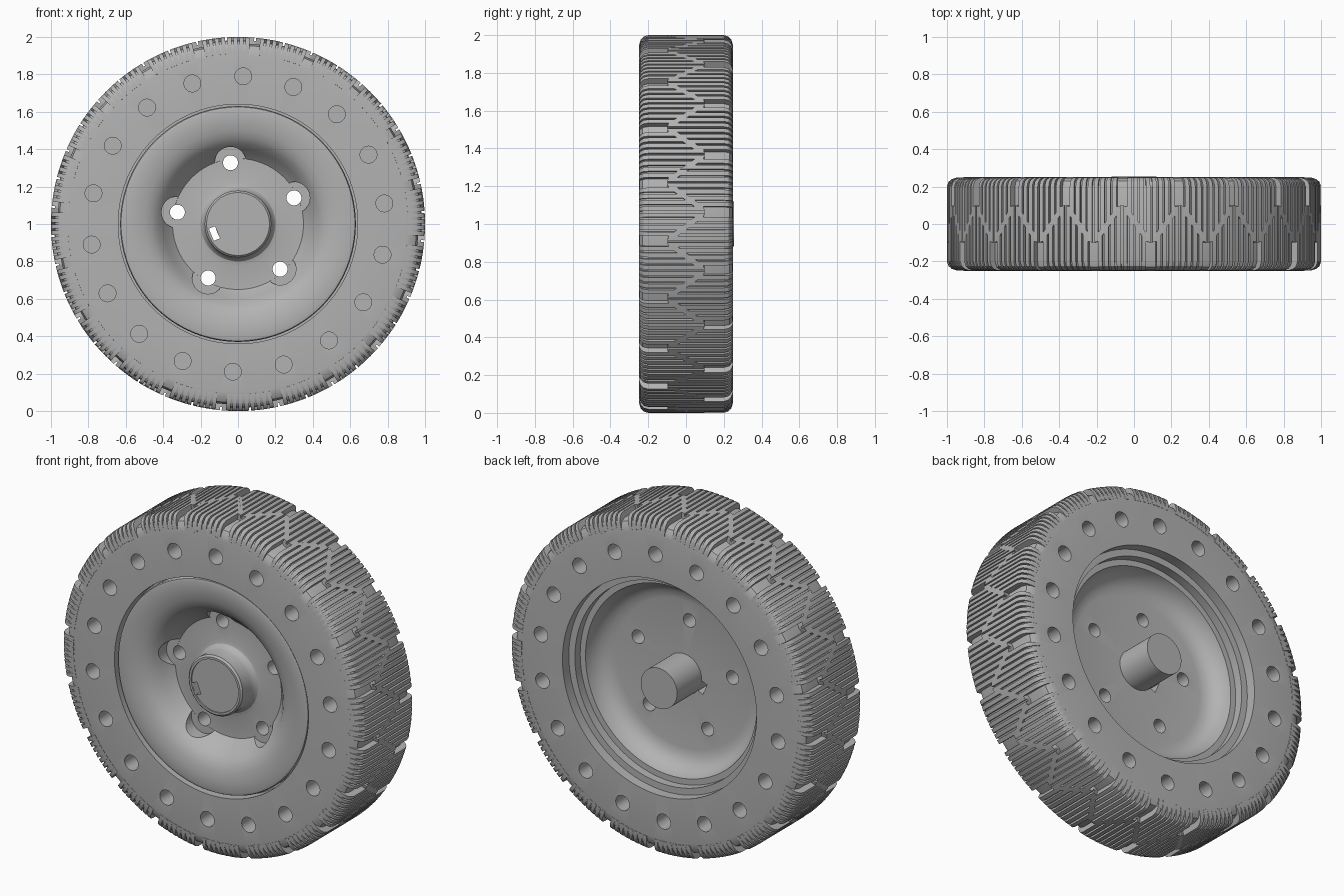
import bpy, bmesh
from math import sin, cos, pi, radians
from mathutils import Matrix, Vector

cube = bpy.data.objects.get("Cube")
if cube:
    bpy.data.objects.remove(cube)

CENTRE = Vector((0, 0, 1))
grey = bpy.data.materials.new("plain_grey")
grey.use_nodes = True
COLOUR = (0.45, 0.45, 0.45, 1)
grey.diffuse_color = COLOUR
grey.node_tree.nodes["Principled BSDF"].inputs["Base Color"].default_value = COLOUR


def polar(r, degrees, y):
    a = radians(degrees)
    return Vector((r * cos(a), y, r * sin(a)))


def finish(bm, name):
    bmesh.ops.recalc_face_normals(bm, faces=bm.faces)
    mesh = bpy.data.meshes.new(name)
    bm.to_mesh(mesh)
    bm.free()
    obj = bpy.data.objects.new(name, mesh)
    obj.location = CENTRE
    bpy.context.collection.objects.link(obj)
    mesh.materials.append(grey)
    return obj


def activate(obj):
    bpy.ops.object.select_all(action='DESELECT')
    obj.select_set(True)
    bpy.context.view_layer.objects.active = obj


def lathe(name, profile, steps, closed):
    """Turn a (radius, y) profile around the y axis."""
    bm = bmesh.new()
    verts = [bm.verts.new((r, y, 0)) for r, y in profile]
    pairs = list(zip(verts, verts[1:]))
    if closed:
        pairs.append((verts[-1], verts[0]))
    edges = [bm.edges.new(p) for p in pairs]
    bmesh.ops.spin(bm, geom=verts + edges, cent=(0, 0, 0), axis=(0, 1, 0),
                   angle=2 * pi, steps=steps, use_duplicate=False)
    bmesh.ops.remove_doubles(bm, verts=bm.verts, dist=0.0002)
    return finish(bm, name)


def add_cylinder(bm, radius, degrees, ring, y0, y1):
    place = Matrix.Translation(polar(ring, degrees, (y0 + y1) / 2))
    bmesh.ops.create_cone(bm, cap_ends=True, segments=32, radius1=radius, radius2=radius,
                          depth=abs(y1 - y0), matrix=place @ Matrix.Rotation(pi / 2, 4, 'X'))


def cut(obj, bm):
    cutter = finish(bm, "cutter")
    cutter.hide_render = True
    mod = obj.modifiers.new("cut", 'BOOLEAN')
    mod.operation = 'DIFFERENCE'
    mod.solver = 'EXACT'
    mod.object = cutter
    activate(obj)
    bpy.ops.object.modifier_apply(modifier=mod.name)
    bpy.data.objects.remove(cutter)


def smooth(obj, degrees=30):
    activate(obj)
    bpy.ops.object.shade_smooth_by_angle(angle=radians(degrees))


# Tyre body with a stepped bore
shoulder = [(0.90, 0.25), (0.93, 0.245), (0.955, 0.23), (0.965, 0.20)]
tyre = lathe("tyre_body",
             [(0.64, -0.25)] + [(r, -y) for r, y in shoulder] + shoulder[::-1]
             + [(0.64, 0.25), (0.64, 0.19), (0.60, 0.19), (0.60, -0.18), (0.64, -0.18)],
             180, True)

# Blind holes around both sidewalls
bm = bmesh.new()
for k in range(18):
    for side in (-1, 1):
        add_cylinder(bm, 0.045, 88 + 20 * k, 0.79, side * 0.10, side * 0.30)
cut(tyre, bm)
smooth(tyre)

# Tread: ribs and shallow slits on both sides of a zigzag groove
SEGMENTS = 20
PITCH = 360 / SEGMENTS
FRONT_STEM, BACK_STEM = 12.7, 3.7
STEM_HALF, RIBS, SLIT = 1.6, 8, 0.6


def zigzag(degrees):
    t = ((degrees - FRONT_STEM) % PITCH) / (PITCH / 2)
    tri = 1 - abs(1 - t)
    return -0.075 + 0.15 * min(1, max(0, (tri - 0.15) / 0.7))


def add_strip(bm, a0, a1, side, top):
    loops = []
    for a in (a0, a1):
        inner = side * zigzag(a) - 0.024
        outline = [(0.25, top - 0.09), (0.248, top - 0.05), (0.24, top - 0.025),
                   (0.225, top - 0.008), (0.20, top), (inner, top),
                   (inner, 0.95), (0.20, 0.90)]
        loops.append([bm.verts.new(polar(r, a, side * y)) for y, r in outline])
    first, second = loops
    n = len(first)
    for i in range(n):
        j = (i + 1) % n
        bm.faces.new((first[i], first[j], second[j], second[i]))
    bm.faces.new(first)
    bm.faces.new(second[::-1])


bm = bmesh.new()
step = (PITCH - 2 * STEM_HALF + SLIT) / RIBS
for side, stem in ((-1, FRONT_STEM), (1, BACK_STEM)):
    for k in range(SEGMENTS):
        start = stem + k * PITCH + STEM_HALF
        for i in range(RIBS):
            a = start + i * step
            add_strip(bm, a, a + step - SLIT, side, 1.0)
            if i < RIBS - 1:
                add_strip(bm, a + step - SLIT, a + step, side, 0.982)
smooth(finish(bm, "tread_ribs"), 25)

# Wheel: hub, dished front, outer lip, back bowl and axle in one turned profile
hub = [(0, -0.212), (0.155, -0.212), (0.155, -0.22), (0.168, -0.22), (0.178, -0.21),
       (0.178, -0.135), (0.186, -0.11), (0.20, -0.096), (0.225, -0.09)]
dish = [(0.35, -0.09), (0.375, -0.115), (0.40, -0.15), (0.43, -0.187), (0.46, -0.21),
        (0.50, -0.226), (0.55, -0.235), (0.61, -0.238), (0.625, -0.234), (0.63, -0.225)]
barrel = [(0.63, -0.17), (0.61, -0.17), (0.61, 0.14), (0.565, 0.14)]
bowl = [(0.56, 0.12), (0.545, 0.085), (0.52, 0.055), (0.485, 0.033), (0.44, 0.025)]
axle = [(0.12, 0.025), (0.12, 0.255), (0, 0.255)]
wheel = lathe("wheel", hub + dish + barrel + bowl + axle, 128, False)

# Bolt pockets in the dish
bm = bmesh.new()
for k in range(5):
    add_cylinder(bm, 0.085, 97 + 72 * k, 0.33, -0.30, -0.0905)
cut(wheel, bm)

# Bolt holes through the flange, and a keyway beside the axle
bm = bmesh.new()
for k in range(5):
    add_cylinder(bm, 0.04, 97 + 72 * k, 0.33, -0.40, 0.10)
place = (Matrix.Rotation(radians(-202), 4, 'Y') @ Matrix.Translation((0.136, -0.10, 0))
         @ Matrix.Diagonal((0.036, 0.40, 0.07, 1)))
bmesh.ops.create_cube(bm, size=1, matrix=place)
cut(wheel, bm)
smooth(wheel)
